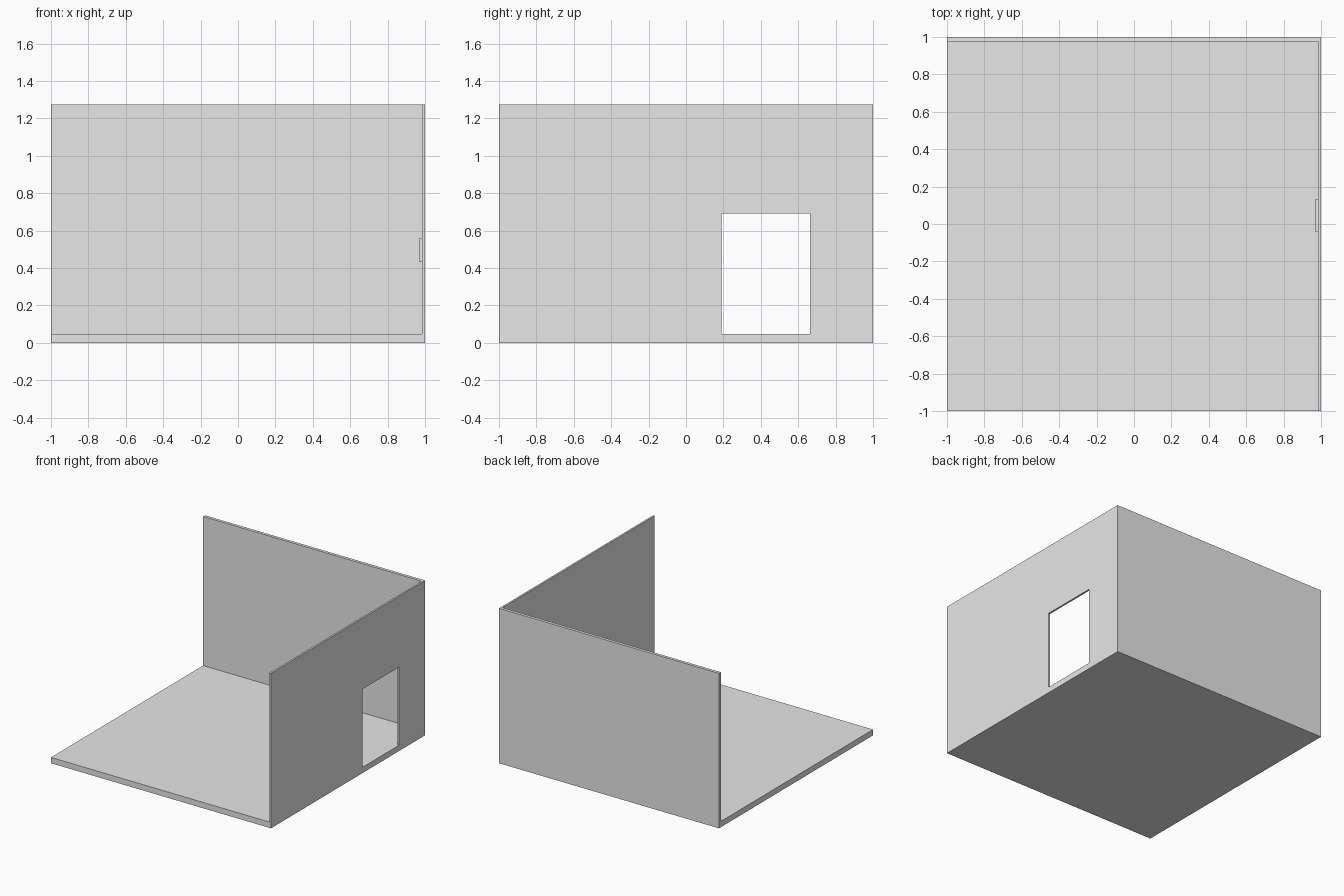
import bpy
import bmesh

if "Cube" in bpy.data.objects:
    bpy.data.objects.remove(bpy.data.objects["Cube"], do_unlink=True)

# One plain grey for the whole room
GREY = (0.8, 0.8, 0.8, 1.0)
grey = bpy.data.materials.new("plain_grey")
grey.use_nodes = True
grey.diffuse_color = GREY
grey.node_tree.nodes["Principled BSDF"].inputs["Base Color"].default_value = GREY

FLOOR = 0.048    # floor top
TOP = 1.273      # wall top
WALL_X = 0.985   # inner face of the left wall
WALL_Y = 0.975   # inner face of the back wall


def extrude_x(name, outline, x0, x1):
    """Extrude a (y, z) outline along x into a closed solid."""
    bm = bmesh.new()
    face = bm.faces.new([bm.verts.new((x0, y, z)) for y, z in outline])
    result = bmesh.ops.extrude_face_region(bm, geom=[face])
    moved = [v for v in result["geom"] if isinstance(v, bmesh.types.BMVert)]
    bmesh.ops.translate(bm, verts=moved, vec=(x1 - x0, 0, 0))
    # Restore the starting cap if the extrusion consumed it
    if not any(all(abs(v.co.x - x0) < 1e-6 for v in f.verts) for f in bm.faces):
        bmesh.ops.holes_fill(bm, edges=[e for e in bm.edges if e.is_boundary])
    bmesh.ops.recalc_face_normals(bm, faces=bm.faces)
    mesh = bpy.data.meshes.new(name)
    bm.to_mesh(mesh)
    bm.free()
    mesh.materials.append(grey)
    obj = bpy.data.objects.new(name, mesh)
    bpy.context.collection.objects.link(obj)
    return obj


def box(name, x, y, z):
    outline = [(y[0], z[0]), (y[1], z[0]), (y[1], z[1]), (y[0], z[1])]
    return extrude_x(name, outline, *x)


# Floor slab and back wall
box("floor", (-1, 1), (-1, 1), (0, FLOOR))
box("back_wall", (-1, WALL_X), (WALL_Y, 1), (FLOOR, TOP))

# Left wall, notched by a doorway that starts at the floor
door_front, door_back, door_top = 0.19, 0.663, 0.69
extrude_x("left_wall", [
    (-1, FLOOR), (door_front, FLOOR), (door_front, door_top),
    (door_back, door_top), (door_back, FLOOR), (1, FLOOR),
    (1, TOP), (-1, TOP)], WALL_X, 1)

# Small switch plate on the inside of the left wall
box("wall_switch", (0.968, WALL_X), (-0.04, 0.13), (0.433, 0.558))
